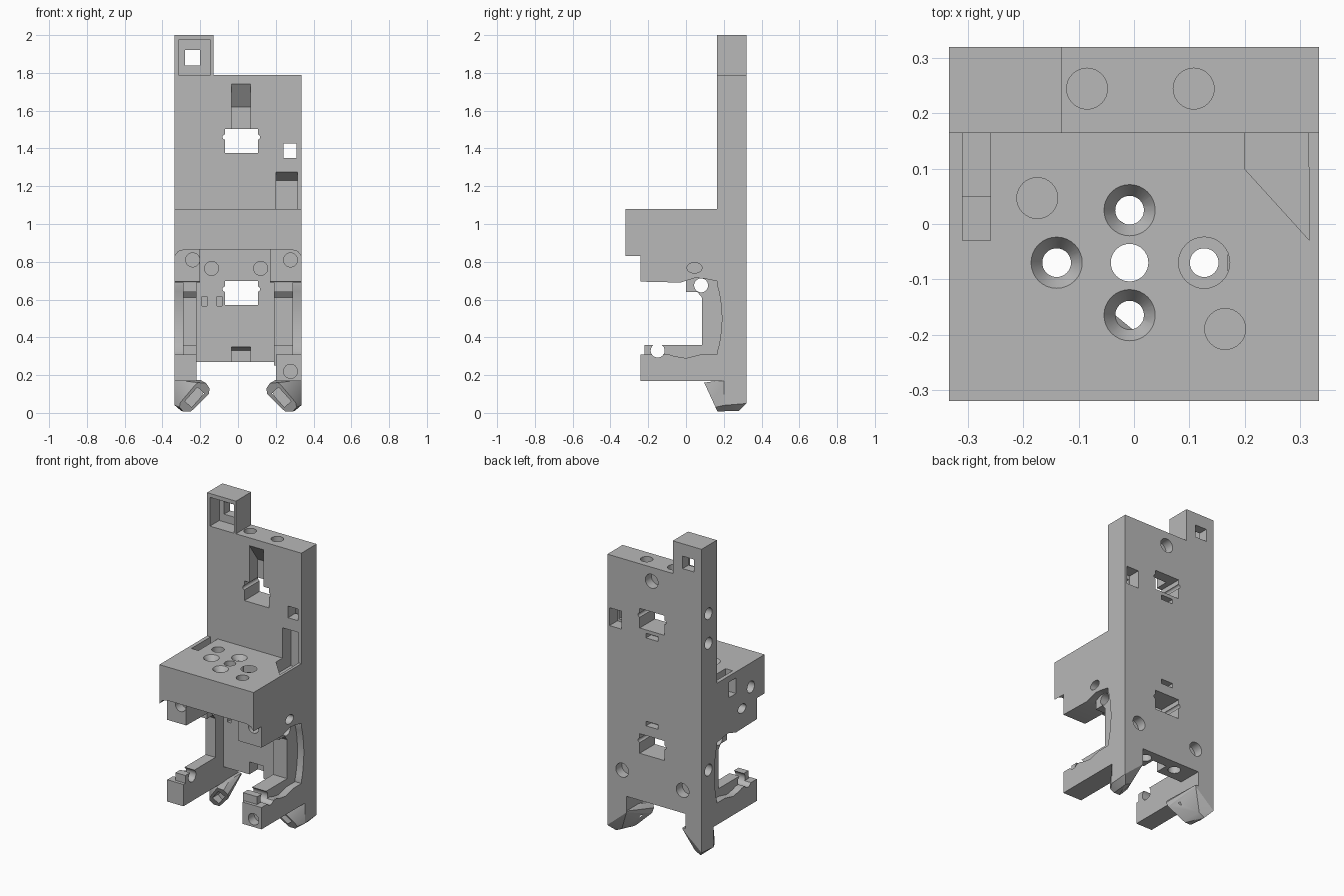
import bpy, bmesh
from math import cos, sin, pi, radians
from mathutils import Vector, Matrix

cube = bpy.data.objects.get("Cube")
if cube:
    bpy.data.objects.remove(cube, do_unlink=True)

grey = bpy.data.materials.new("plain grey")
grey.use_nodes = True
colour = (0.48, 0.48, 0.48, 1)
grey.diffuse_color = colour
grey.node_tree.nodes["Principled BSDF"].inputs["Base Color"].default_value = colour


def finish(name, bm):
    bmesh.ops.recalc_face_normals(bm, faces=bm.faces)
    mesh = bpy.data.meshes.new(name)
    bm.to_mesh(mesh)
    bm.free()
    mesh.materials.append(grey)
    ob = bpy.data.objects.new(name, mesh)
    bpy.context.collection.objects.link(ob)
    return ob


def prism(points, axis, a, b, name="cutter"):
    """Extrude a 2D profile along an axis from a to b."""
    place = {"x": lambda p, t: (t, p[0], p[1]),
             "y": lambda p, t: (p[0], t, p[1]),
             "z": lambda p, t: (p[0], p[1], t)}[axis]
    bm = bmesh.new()
    face = bm.faces.new([bm.verts.new(place(p, a)) for p in points])
    new = bmesh.ops.extrude_face_region(bm, geom=[face])["geom"]
    move = Vector(place((0, 0), b - a))
    bmesh.ops.translate(bm, vec=move, verts=[v for v in new if isinstance(v, bmesh.types.BMVert)])
    return finish(name, bm)


def box(x0, x1, y0, y1, z0, z1, name="cutter"):
    return prism([(x0, y0), (x1, y0), (x1, y1), (x0, y1)], "z", z0, z1, name)


def rod(u, v, r, axis, a, b, r2=None):
    r2 = r2 or r
    ring = [(u + r * cos(i * pi / 16), v + r2 * sin(i * pi / 16)) for i in range(32)]
    return prism(ring, axis, a, b)


def cone(x, y, z, r_low, r_high, depth):
    bm = bmesh.new()
    bmesh.ops.create_cone(bm, cap_ends=True, segments=32, radius1=r_low, radius2=r_high,
                          depth=depth, matrix=Matrix.Translation((x, y, z)))
    return finish("cutter", bm)


def combine(target, tools, operation="DIFFERENCE"):
    for tool in tools:
        mod = target.modifiers.new("shape", "BOOLEAN")
        mod.operation, mod.solver, mod.object = operation, "EXACT", tool
        bpy.context.view_layer.objects.active = target
        bpy.ops.object.modifier_apply(modifier=mod.name)
        bpy.data.objects.remove(tool, do_unlink=True)


W = 0.335
FRONT, BACK = 0.165, 0.32

# Back plate, corner tower and shelf
frame = box(-W, W, FRONT, BACK, 0.17, 1.79, "main_frame")
shelf = [(-W, 1.08), (W, 1.08), (W, 0.83), (0.315, 0.855), (0.28, 0.865),
         (-0.28, 0.865), (-0.315, 0.855), (-W, 0.83)]
jaw = [(-0.24, 0.9), (-0.24, 0.695), (-0.03, 0.69), (0.05, 0.715), (0.1, 0.71),
       (0.2, 0.69), (0.2, 0.9)]
arm = [(-0.24, 0.17), (0.2, 0.17), (0.2, 0.31), (0.08, 0.31), (0, 0.29),
       (-0.06, 0.3), (-0.09, 0.31), (-0.24, 0.31)]
combine(frame, [
    box(-W, -0.13, FRONT, BACK, 1.7, 2),
    prism(shelf, "y", -0.32, 0.2),
    prism(jaw, "x", -W, -0.2), prism(jaw, "x", 0.17, W),
    prism(arm, "x", -W, -0.22), prism(arm, "x", 0.2, W),
], "UNION")

# Inner cheeks: C-shaped brackets joining jaw to arm
cheek = [(0, 0.75), (0, 0.64), (0.06, 0.64), (0.085, 0.61), (0.085, 0.36), (-0.22, 0.36),
         (-0.22, 0.25), (0.2, 0.25), (0.2, 0.75)]
combine(frame, [prism(cheek, "x", -0.29, -0.22), prism(cheek, "x", 0.19, 0.29)], "UNION")

# Scooped recess on the outer sides, and the open bottom between the legs
scoop = [(0.16, 0.31)] + [(0.165 + 0.025 * sin(i * pi / 8), 0.31 + 0.38 * i / 8)
                          for i in range(1, 8)] + [(0.16, 0.69)]
combine(frame, [
    prism(scoop, "x", -0.4, -0.29), prism(scoop, "x", 0.29, 0.4),
    box(-0.22, 0.2, 0.1, 0.4, 0.1, 0.27),
])

# Windows with side notches, and the thin slot by each one
for z, slot_z in ((1.44, 1.34), (0.635, 0.775)):
    combine(frame, [box(-0.07, 0.105, 0.1, 0.4, z - 0.063, z + 0.063),
                    box(-0.025, 0.06, 0.27, 0.4, slot_z - 0.015, slot_z + 0.015)])
    combine(frame, [rod(x, z + 0.02, 0.014, "y", 0.1, 0.4) for x in (-0.068, 0.103)])

# Sloped grooves and square openings in the plate
upper_groove = [(0.1, 1.45), (0.1, 1.74), (FRONT, 1.74), (0.25, 1.62), (0.25, 1.45)]
lower_groove = [(0.1, 0.2), (0.1, 0.35), (FRONT, 0.35), (0.25, 0.33), (0.25, 0.2)]
side_groove = [(0.1, 1.0), (0.1, 1.275), (FRONT, 1.275), (0.25, 1.23), (0.25, 1.0)]
combine(frame, [
    prism(upper_groove, "x", -0.035, 0.065),
    prism(lower_groove, "x", -0.035, 0.065),
    prism(side_groove, "x", 0.2, 0.315),
    box(0.24, 0.31, 0.1, 0.4, 1.35, 1.425),
    box(0.235, 0.32, 0.24, 0.4, 1.335, 1.45),
    box(-0.19, -0.165, 0.1, 0.2, 0.565, 0.615),
    box(-0.11, -0.085, 0.1, 0.2, 0.565, 0.615),
    # tower pocket and its window
    box(-0.315, -0.145, 0.1, 0.26, 1.79, 1.975),
    box(-0.28, -0.2, 0.2, 0.4, 1.84, 1.92),
    # shelf pockets
    prism([(0.2, 0.2), (0.2, 0.1), (0.318, -0.03), (0.315, 0.2)], "z", 1.0, 1.2),
    box(-0.31, -0.26, 0.04, FRONT, 1.0, 1.2),
    box(-0.31, -0.26, -0.03, 0.05, 0.94, 1.2),
    box(-0.4, -0.28, -0.03, 0.04, 0.94, 1.04),
])

# Countersunk and plain holes through the shelf
for x, y in ((-0.008, 0.025), (-0.008, -0.165), (-0.14, -0.07), (0.127, -0.07)):
    combine(frame, [rod(x, y, 0.026, "z", 0.8, 1.2),
                    cone(x, y, 1.065, 0.026, 0.047, 0.032)])
combine(frame, [rod(-0.008, -0.07, 0.034, "z", 0.8, 1.2)])

# Round blind holes on every side: u, v, axis, start, end
R = 0.037
for u, v, axis, a, b in (
    (-0.175, 0.047, "z", 1.02, 1.2), (0.165, -0.19, "z", 1.02, 1.2),
    (-0.085, 0.245, "z", 1.73, 1.9), (0.108, 0.245, "z", 1.73, 1.9),
    (-0.1, 0.245, "z", 0.2, 0.33), (0.12, 0.245, "z", 0.2, 0.33),
    (-0.24, 0.81, "y", -0.3, -0.18), (0.278, 0.81, "y", -0.3, -0.18),
    (0.278, 0.22, "y", -0.3, -0.18),
    (-0.14, 0.765, "y", 0.1, 0.22), (0.12, 0.765, "y", 0.1, 0.22),
    (0.25, 1.56, "x", -0.4, -0.28), (0.25, 1.37, "x", -0.4, -0.28),
    (0.25, 0.555, "x", -0.4, -0.28), (-0.18, 0.925, "x", -0.4, -0.28),
    (-0.15, 0.33, "x", -0.4, 0.4), (0.08, 0.675, "x", -0.4, 0.4),
):
    combine(frame, [rod(u, v, R, axis, a, b)])
for x, z in ((0.02, 1.70), (0.23, 0.43), (-0.2, 0.415)):
    combine(frame, [rod(x, z, 0.045, "y", 0.26, 0.4)])
combine(frame, [rod(0.045, 0.768, 0.04, "x", 0.28, 0.4, 0.028),
                rod(-0.09, 0.82, 0.04, "x", -0.4, -0.28, 0.028)])

# Hooked feet: hull from the leg to a tilted rounded plate with a slot
plate = [(0.29, 0.008), (0.25, 0.008), (0.235, 0.02), (0.155, 0.1), (0.15, 0.13),
         (0.17, 0.158), (0.21, 0.16), (0.225, 0.15), (0.305, 0.055), (0.31, 0.03)]
leg = [(W, 0.165), (W, 0.05), (0.3, 0.01), (0.26, 0.03), (0.2, 0.165)]
for side, name in ((-1, "right_foot"), (1, "left_foot")):
    bm = bmesh.new()
    for x, z in plate:
        bm.verts.new((side * x, 0.17 - 0.46 * z, z))
    for x, z in leg:
        bm.verts.new((side * x, BACK - (0.04 if z < 0.04 else 0), z))
    for z in (0.04, 0.175):
        bm.verts.new((side * W, 0.2, z))
    bm.verts.new((side * 0.2, 0.2, 0.175))
    for x in (0.2, W):
        bm.verts.new((side * x, BACK, 0.175))
    hull = bmesh.ops.convex_hull(bm, input=bm.verts)
    junk = {g for g in hull["geom_interior"] + hull["geom_unused"]
            if isinstance(g, bmesh.types.BMVert)}
    bmesh.ops.delete(bm, geom=list(junk), context="VERTS")
    foot = finish(name, bm)
    tilt = Matrix.Rotation(radians(48), 2)
    slot = []
    for i, j in ((-1, -1), (1, -1), (1, 1), (-1, 1)):
        p = tilt @ Vector((i * 0.05, j * 0.024))
        slot.append((side * (0.23 - p.x), 0.083 + p.y))
    combine(foot, [prism(slot, "y", 0, 0.2)])

# Smooth the round holes while keeping edges sharp
for ob in bpy.context.collection.objects:
    ob.select_set(ob.name in {"main_frame", "left_foot", "right_foot"})
bpy.context.view_layer.objects.active = frame
bpy.ops.object.shade_smooth_by_angle(angle=radians(25))
